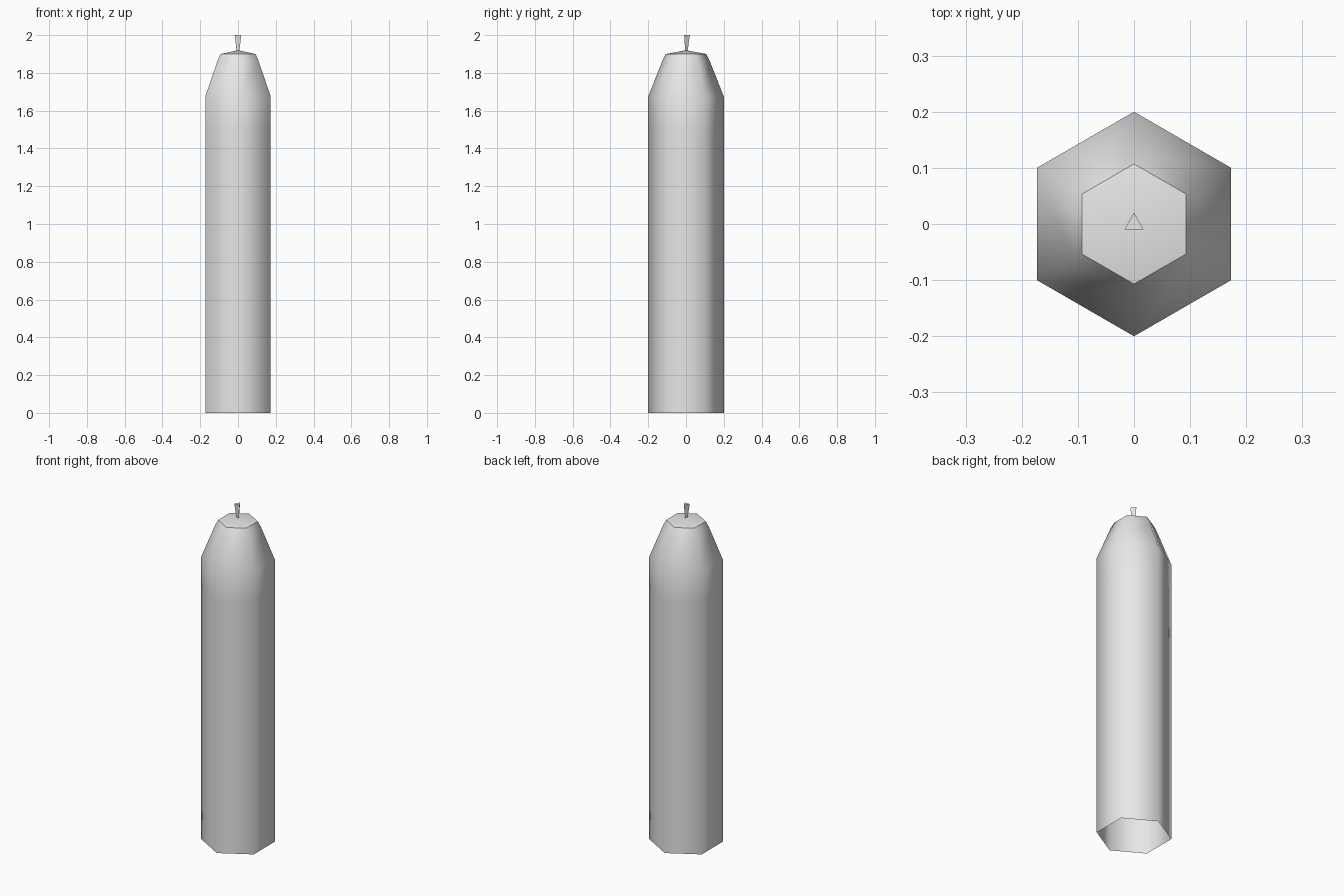
import bpy
import bmesh
from math import cos, sin, pi

cube = bpy.data.objects.get("Cube")
if cube:
    bpy.data.objects.remove(cube, do_unlink=True)

wax = bpy.data.materials.new("pale_grey_wax")
wax.use_nodes = True
wax.diffuse_color = (0.8, 0.8, 0.8, 1)
wax.node_tree.nodes["Principled BSDF"].inputs["Base Color"].default_value = (0.8, 0.8, 0.8, 1)


def lathe(name, sides, profile, tip=None, smooth=False):
    """Stack regular rings of (radius, height), one corner at the back, optionally closed to a tip."""
    bm = bmesh.new()
    rings = []
    for r, z in profile:
        angles = [pi / 2 + 2 * pi * i / sides for i in range(sides)]
        rings.append([bm.verts.new((r * cos(a), r * sin(a), z)) for a in angles])
    for low, high in zip(rings, rings[1:]):
        for i in range(sides):
            j = (i + 1) % sides
            bm.faces.new((low[i], low[j], high[j], high[i]))
    top = rings[-1]
    if tip is None:
        bm.faces.new(top)
    else:
        apex = bm.verts.new((0, 0, tip))
        for i in range(sides):
            bm.faces.new((top[i], top[(i + 1) % sides], apex))
    for face in bm.faces:
        face.smooth = smooth
    # Crisp rim around the top
    for edge in bm.edges:
        if edge.verts[0] in top and edge.verts[1] in top:
            edge.smooth = False
    mesh = bpy.data.meshes.new(name)
    bm.to_mesh(mesh)
    bm.free()
    mesh.materials.append(wax)
    obj = bpy.data.objects.new(name, mesh)
    bpy.context.collection.objects.link(obj)
    return obj


# Six-sided candle, open underneath, with a tapered shoulder and shallow pointed cap
lathe("candle_body", 6,
      [(0.2, 0), (0.2, 1.5), (0.2, 1.675), (0.125, 1.865), (0.107, 1.9)],
      tip=1.92, smooth=True)

# Three-sided wick, flaring upward
lathe("wick", 3, [(0.007, 1.905), (0.02, 2.0)])
